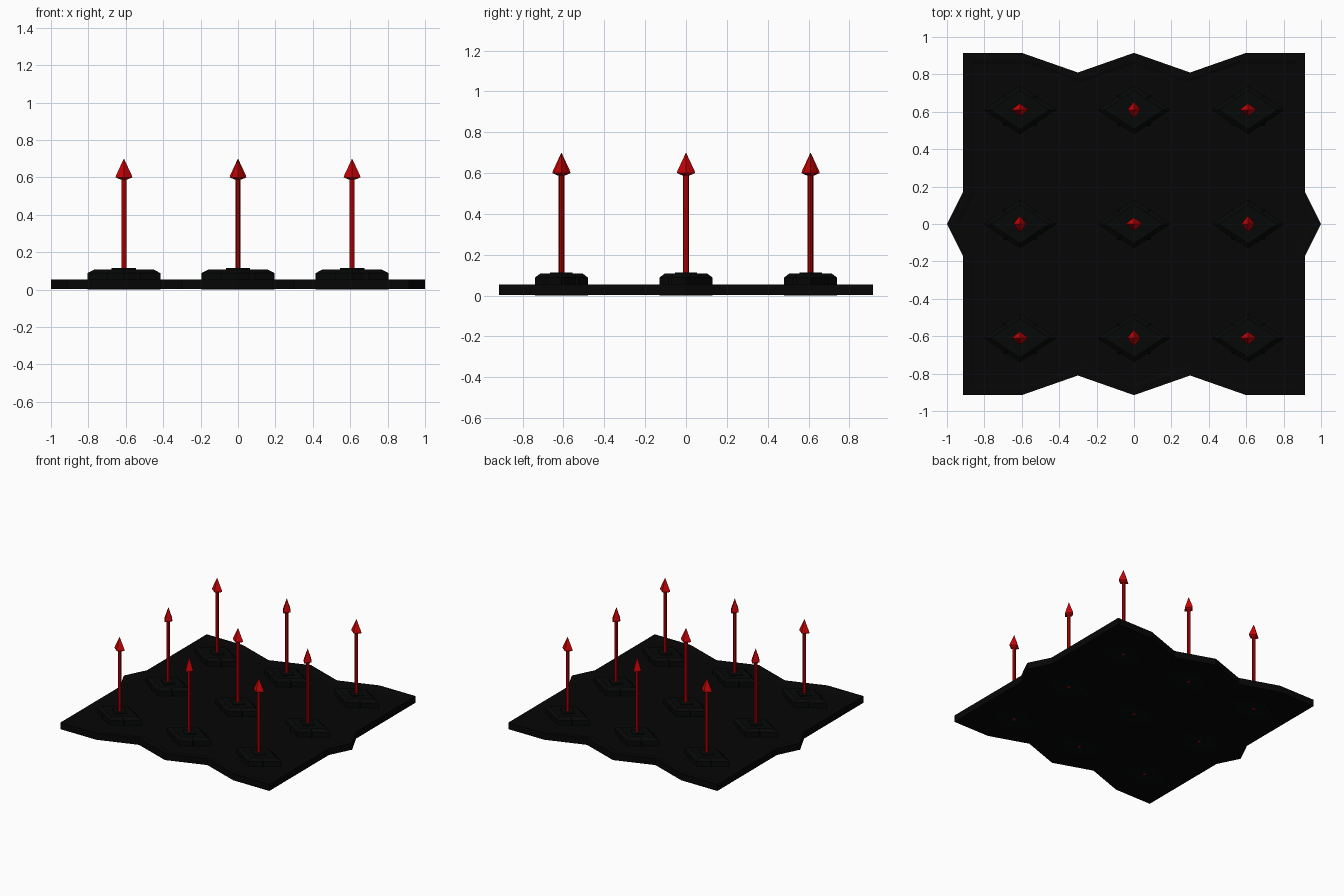
import bpy, bmesh, math

cube = bpy.data.objects.get("Cube")
if cube:
    bpy.data.objects.remove(cube, do_unlink=True)


def make_mat(name, col):
    m = bpy.data.materials.new(name)
    m.use_nodes = True
    m.diffuse_color = (*col, 1)
    m.node_tree.nodes["Principled BSDF"].inputs["Base Color"].default_value = (*col, 1)
    return m


black = make_mat("black stone", (0.0018, 0.0018, 0.0018))
dark = make_mat("dark green stone", (0.0018, 0.0024, 0.002))
red = make_mat("red metal", (0.58, 0.001, 0.002))


def finish(bm, name, mat, loc=(0, 0, 0)):
    bmesh.ops.recalc_face_normals(bm, faces=bm.faces)
    me = bpy.data.meshes.new(name)
    bm.to_mesh(me)
    bm.free()
    me.materials.append(mat)
    ob = bpy.data.objects.new(name, me)
    ob.location = loc
    bpy.context.collection.objects.link(ob)
    return ob


def loft(name, outline, levels, mat, loc=(0, 0, 0)):
    """Stack scaled copies of an outline; levels are (scale, z)."""
    bm = bmesh.new()
    rings = [[bm.verts.new((x * s, y * s, z)) for x, y in outline] for s, z in levels]
    n = len(outline)
    for a, b in zip(rings, rings[1:]):
        for i in range(n):
            j = (i + 1) % n
            bm.faces.new((a[i], a[j], b[j], b[i]))
    bm.faces.new(rings[0][::-1])
    bm.faces.new(rings[-1])
    return finish(bm, name, mat, loc)


def star(rx, ry, inner):
    """Four long points with blunt corners between them."""
    pts = []
    for i in range(8):
        a = i * math.pi / 4
        k = 1 if i % 2 == 0 else inner
        pts.append((rx * k * math.cos(a), ry * k * math.sin(a)))
    return pts


# Floor slab with a zigzag edge and a slim raised rim
E = 0.915
half = [(1, 0), (E, 0.17), (E, E), (0.6, E), (0.3, 0.81), (0, E),
        (-0.3, 0.81), (-0.6, E), (-E, E), (-E, 0.17)]
outline = half + [(-x, -y) for x, y in half]
loft("floor_slab", outline, [(1, 0.003), (1, 0.055), (0.955, 0.055), (0.935, 0.049)], black)

# Stone mounts and spikes in a three by three grid
diamond = [(0.195, 0), (0, 0.13), (-0.195, 0), (0, -0.13)]
block = [(0.09, 0.08), (-0.09, 0.08), (-0.09, -0.085), (0.09, -0.085)]
cap = [(0.065, 0), (0, 0.055), (-0.065, 0), (0, -0.055)]

for r in range(3):
    for c in range(3):
        loc = ((c - 1) * 0.61, (r - 1) * 0.61, 0)
        tag = f"_{r}_{c}"
        loft("mount" + tag, diamond, [(1, 0.001), (1, 0.088), (0.8, 0.108)], dark, loc)
        loft("mount_block" + tag, block, [(1, 0.045), (1, 0.085), (0.85, 0.1)], dark, loc)
        loft("mount_cap" + tag, cap, [(1, 0.1), (1, 0.114)], dark, loc)

        # Alternate spikes are turned by a quarter, and run through the slab
        turn = math.pi / 2 * ((r + c) % 2)
        shaft = loft("spike_shaft" + tag, star(0.014, 0.011, 1),
                     [(1, 0), (1, 0.6)], red, loc)
        head = loft("spike_head" + tag, star(0.045, 0.035, 0.72),
                    [(0.4, 0.588), (1, 0.6), (0.92, 0.612), (0.03, 0.698)], red, loc)
        shaft.rotation_euler.z = head.rotation_euler.z = turn
